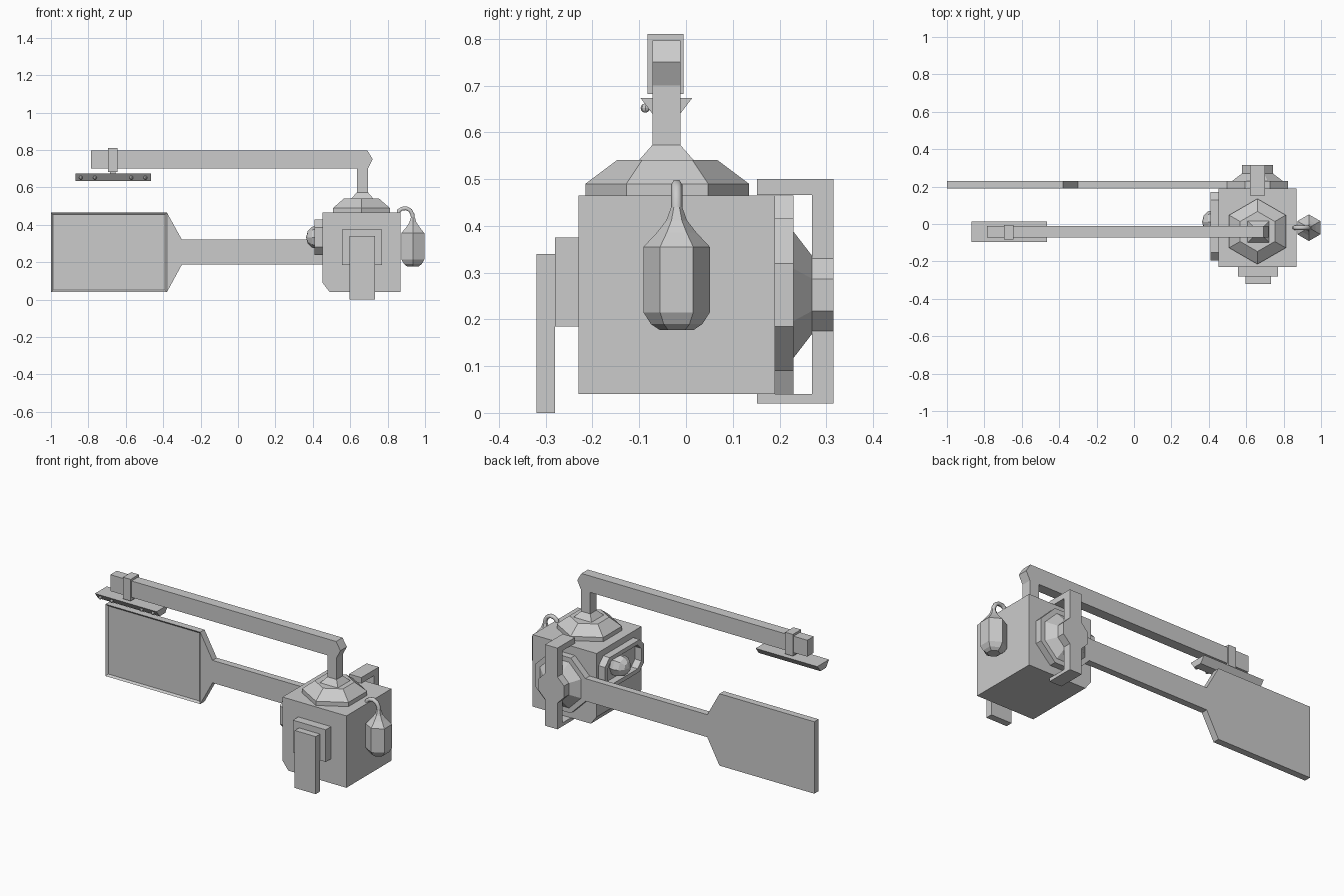
import bpy, bmesh
from math import pi, cos, sin
from mathutils import Vector, Matrix

if "Cube" in bpy.data.objects:
    bpy.data.objects.remove(bpy.data.objects["Cube"])

GREY = (0.6, 0.6, 0.6, 1)
grey = bpy.data.materials.new("plain grey")
grey.use_nodes = True
grey.diffuse_color = GREY
grey.node_tree.nodes["Principled BSDF"].inputs["Base Color"].default_value = GREY


def finish(name, bm):
    bmesh.ops.recalc_face_normals(bm, faces=bm.faces)
    mesh = bpy.data.meshes.new(name)
    bm.to_mesh(mesh)
    bm.free()
    mesh.materials.append(grey)
    obj = bpy.data.objects.new(name, mesh)
    bpy.context.collection.objects.link(obj)
    return obj


def loft(name, rings):
    """Skin a list of equal-length point rings and cap both ends."""
    bm = bmesh.new()
    rows = [[bm.verts.new(p) for p in ring] for ring in rings]
    n = len(rows[0])
    for a, b in zip(rows, rows[1:]):
        for i in range(n):
            j = (i + 1) % n
            bm.faces.new((a[i], a[j], b[j], b[i]))
    bm.faces.new(rows[0])
    bm.faces.new(rows[-1])
    return finish(name, bm)


def rect(x0, x1, y0, y1):
    return [(x0, y0), (x1, y0), (x1, y1), (x0, y1)]


def box(name, x0, x1, y0, y1, z0, z1):
    return loft(name, [[(x, y, z) for x, y in rect(x0, x1, y0, y1)] for z in (z0, z1)])


def plate(name, outline, y0, y1):
    """Extrude an x-z outline along y."""
    return loft(name, [[(x, y, z) for x, z in outline] for y in (y0, y1)])


def ngon(cx, cy, r, n, turn):
    return [(cx + r * cos(turn + 2 * pi * i / n), cy + r * sin(turn + 2 * pi * i / n))
            for i in range(n)]


def turned(name, cx, cy, n, turn, profile):
    """Faceted solid on a vertical axis from (radius, height) pairs."""
    return loft(name, [[(x, y, z) for x, y in ngon(cx, cy, r, n, turn)] for r, z in profile])


def chamfered(a0, a1, b0, b1, c):
    return [(a0 + c, b0), (a1 - c, b0), (a1, b0 + c), (a1, b1 - c),
            (a1 - c, b1), (a0 + c, b1), (a0, b1 - c), (a0, b0 + c)]


def ball(name, centre, r, segments, rings, turn=Matrix()):
    bm = bmesh.new()
    bmesh.ops.create_uvsphere(bm, u_segments=segments, v_segments=rings, radius=r,
                              matrix=Matrix.Translation(centre) @ turn)
    return finish(name, bm)


CX, CZ = 0.66, 0.2525      # axis of the rear hub
MAST_Y = -0.042

# Main housing, with one bevelled lower edge
plate("housing", [(0.49, 0.04), (0.87, 0.04), (0.87, 0.465), (0.452, 0.465), (0.452, 0.09)],
      -0.23, 0.19)

# Front block and hanging front plate
box("front_block", 0.555, 0.77, -0.28, -0.23, 0.185, 0.375)
box("front_plate", 0.595, 0.732, -0.32, -0.28, 0.0, 0.34)

# Hexagonal roof and flared mast
turned("roof", CX, -0.04, 6, pi / 2, [(0.175, 0.465), (0.175, 0.49), (0.107, 0.541)])
loft("mast", [[(x, y, z) for x, y in rect(CX + 0.005 - w, CX + 0.005 + w,
                                          MAST_Y - w, MAST_Y + w)]
              for w, z in ((0.058, 0.541), (0.03, 0.573), (0.03, 0.7))])

# Long overhead boom with its collar
plate("boom", [(-0.785, 0.7), (0.695, 0.7), (0.72, 0.75), (0.692, 0.797), (-0.785, 0.797)],
      MAST_Y - 0.03, MAST_Y + 0.03)
box("boom_collar", -0.695, -0.645, -0.082, -0.005, 0.682, 0.81)
box("collar_stem", -0.685, -0.655, -0.06, -0.025, 0.665, 0.69)

# Lamp bar with sloping sides and small bulbs
loft("lamp_bar", [[(x, y, z) for x, y in rect(-0.868, -0.465, MAST_Y - w, MAST_Y + w)]
                  for w, z in ((0.026, 0.635), (0.055, 0.673))])
for i, x in enumerate((-0.84, -0.765, -0.57, -0.495)):
    ball(f"bulb_{i + 1}", (x, -0.087, 0.652), 0.01, 8, 6)

# Paddle: wide blade with a recessed front panel, tapering to the arm
plate("paddle_arm", [(-0.38, 0.04), (-0.3, 0.187), (0.51, 0.187), (0.51, 0.32), (-0.3, 0.32),
                     (-0.38, 0.465), (-1, 0.465), (-1, 0.04)], 0.195, 0.23)
bpy.data.objects.remove(bpy.data.objects["paddle_arm"])
bm = bmesh.new()
blade = [(-1, 0.04), (-0.38, 0.04), (-0.38, 0.465), (-1, 0.465)]
ends = []
for y in (0.19, 0.23):
    ends.append([bm.verts.new((x, y, z)) for x, z in blade])
panel = bm.faces.new(ends[0])
bm.faces.new(ends[1])
for i in range(4):
    j = (i + 1) % 4
    bm.faces.new((ends[0][i], ends[0][j], ends[1][j], ends[1][i]))
bmesh.ops.recalc_face_normals(bm, faces=bm.faces)
bmesh.ops.inset_region(bm, faces=[panel], thickness=0.016)
bmesh.ops.translate(bm, verts=panel.verts, vec=(0, 0.01, 0))
finish("paddle_blade", bm)
plate("paddle_neck", [(-0.38, 0.04), (-0.3, 0.187), (0.51, 0.187), (0.51, 0.32),
                      (-0.3, 0.32), (-0.38, 0.465)], 0.19, 0.23)

# Rear octagonal hub: disc, cone, cap
def hub_ring(r, y):
    return [(x, y, z) for x, z in ngon(CX, CZ, r / cos(pi / 8), 8, pi / 8)]

loft("hub_disc", [hub_ring(0.163, 0.19), hub_ring(0.163, 0.23)])
loft("hub_cone", [hub_ring(0.135, 0.23), hub_ring(0.083, 0.27)])
loft("hub_cap", [hub_ring(0.083, 0.27), hub_ring(0.083, 0.316)])

# Clamp bracket over the hub
box("bracket_bar", 0.62, 0.7, 0.27, 0.316, 0.02, 0.5)
box("bracket_top", 0.62, 0.7, 0.152, 0.27, 0.466, 0.5)
box("bracket_bottom", 0.62, 0.7, 0.152, 0.27, 0.02, 0.04)

# Side porthole: hollow frame around a round lens
bm = bmesh.new()
outer = chamfered(-0.195, 0.17, 0.238, 0.428, 0.042)
inner = chamfered(-0.168, 0.143, 0.262, 0.404, 0.034)
rows = [[bm.verts.new((x, y, z)) for y, z in ring]
        for x, ring in ((0.455, outer), (0.41, outer), (0.41, inner), (0.455, inner))]
for a, b in zip(rows, rows[1:] + rows[:1]):
    for i in range(8):
        j = (i + 1) % 8
        bm.faces.new((a[i], a[j], b[j], b[i]))
finish("porthole_frame", bm)
ball("porthole_lens", (0.428, 0.012, 0.333), 0.064, 8, 6, Matrix.Rotation(pi / 2, 4, 'Y'))

# Hanging flask and its hooked tube
FX, FY = 0.935, -0.02
turned("flask", FX, FY, 6, pi / 2, [(0.036, 0.177), (0.055, 0.19), (0.071, 0.215),
                                    (0.071, 0.355), (0.042, 0.386), (0.022, 0.412),
                                    (0.012, 0.44)])
curve = bpy.data.curves.new("hook_path", 'CURVE')
curve.dimensions = '3D'
curve.bevel_depth = 0.012
curve.bevel_resolution = 1
curve.use_fill_caps = True
path = [(FX, 0.43), (FX - 0.002, 0.455), (FX - 0.014, 0.477), (FX - 0.035, 0.488),
        (FX - 0.058, 0.486), (FX - 0.075, 0.475), (FX - 0.08, 0.44)]
spline = curve.splines.new('POLY')
spline.points.add(len(path) - 1)
for point, (x, z) in zip(spline.points, path):
    point.co = (x, FY, z, 1)
hook = bpy.data.objects.new("flask_hook", curve)
curve.materials.append(grey)
bpy.context.collection.objects.link(hook)
